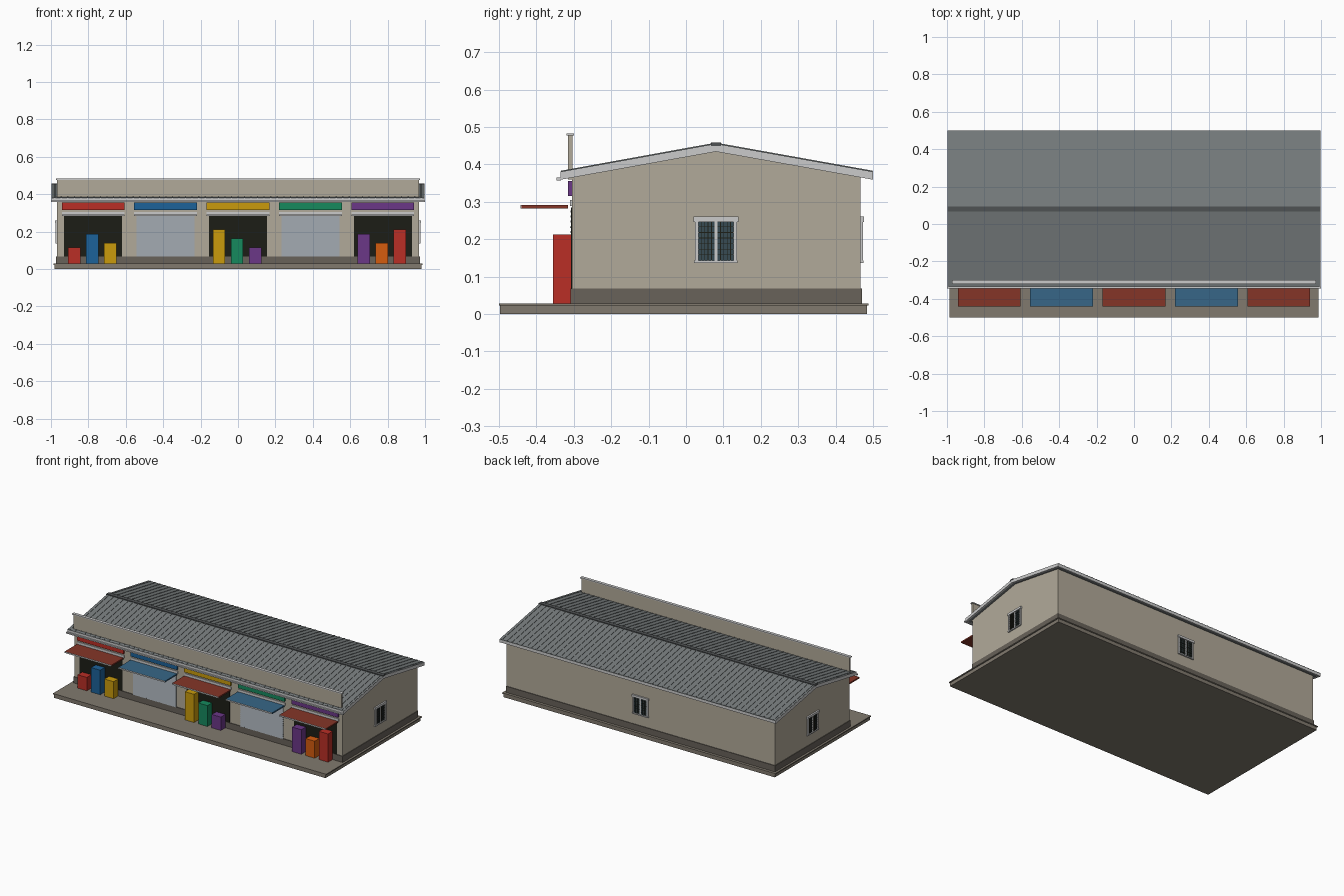
import bpy, bmesh

if "Cube" in bpy.data.objects:
    bpy.data.objects.remove(bpy.data.objects["Cube"])

def material(name, rgb):
    m = bpy.data.materials.new(name)
    m.diffuse_color = [(c / 255) ** 2.2 for c in rgb] + [1]
    m.use_nodes = True
    m.node_tree.nodes["Principled BSDF"].inputs["Base Color"].default_value = m.diffuse_color
    return m

MAT = {n: material(n, c) for n, c in {
    'wall': (176, 168, 152), 'plinth': (104, 98, 90), 'slab': (128, 121, 110),
    'trim': (196, 196, 192), 'roof': (118, 123, 124), 'ridge': (80, 83, 84),
    'shutter': (150, 157, 164), 'dark': (34, 35, 28), 'glass': (58, 76, 84),
    'red': (184, 50, 42), 'blue': (34, 98, 152), 'yellow': (200, 154, 20),
    'green': (28, 136, 94), 'purple': (106, 58, 134), 'orange': (212, 92, 22),
    'awning_red': (132, 56, 44), 'awning_blue': (58, 102, 134)}.items()}

def finish(bm, name, mat):
    bmesh.ops.recalc_face_normals(bm, faces=bm.faces)
    me = bpy.data.meshes.new(name)
    bm.to_mesh(me)
    bm.free()
    me.materials.append(MAT[mat])
    ob = bpy.data.objects.new(name, me)
    bpy.context.collection.objects.link(ob)
    return ob

def extrude(name, profile, spans, mat):
    """Extrude a (y, z) profile along every x span."""
    bm = bmesh.new()
    for x0, x1 in spans:
        a = [bm.verts.new((x0, y, z)) for y, z in profile]
        b = [bm.verts.new((x1, y, z)) for y, z in profile]
        bm.faces.new(a)
        bm.faces.new(b[::-1])
        for i in range(len(a)):
            j = (i + 1) % len(a)
            bm.faces.new((a[i], a[j], b[j], b[i]))
    return finish(bm, name, mat)

def boxes(name, items, mat, place=lambda x, y, z: (x, y, z)):
    """Boxes given as x0, x1, y0, y1, z0, z1, optionally remapped."""
    bm = bmesh.new()
    for x0, x1, y0, y1, z0, z1 in items:
        for v in bmesh.ops.create_cube(bm, size=1)['verts']:
            c = v.co + v.co
            v.co = place(x1 if c.x > 0 else x0, y1 if c.y > 0 else y0, z1 if c.z > 0 else z0)
    return finish(bm, name, mat)

# Ground slab with lip, walls and plinth
boxes('base_slab', [(-.98, .98, -.497, .484, 0, .022)], 'slab')
boxes('slab_lip', [(-.986, .986, -.5, .488, .022, .028)], 'slab')
extrude('walls', [(-.305, .028), (.466, .028), (.466, .368), (.08, .436), (-.305, .367)],
        [(-.968, .968)], 'wall')
boxes('plinth', [(-.972, .972, -.309, .47, .028, .068)], 'plinth')

# Roof: sheets, ribs, pale verge and eave boards, ridge cap, gutter
RF, RR, RB = (-.335, .38), (.08, .455), (.5, .38)
def roof_band(lo, hi, inset=0):
    return [(RF[0] + inset, RF[1] + hi), (RR[0], RR[1] + hi), (RB[0] - inset, RB[1] + hi),
            (RB[0] - inset, RB[1] + lo), (RR[0], RR[1] + lo), (RF[0] + inset, RF[1] + lo)]
extrude('roof_sheets', roof_band(-.018, 0, .004), [(-.988, .988)], 'roof')
extrude('roof_edge_sheets', roof_band(-.004, .0005), [(-.996, .996)], 'roof')
ribs = [-.98 + 1.96 * i / 56 for i in range(57)]
extrude('roof_ribs', roof_band(-.001, .003, .001), [(x - .003, x + .003) for x in ribs], 'roof')
extrude('verge_boards', roof_band(-.021, -.001), [(-.997, -.986), (.986, .997)], 'trim')
boxes('eave_boards', [(-.99, .99, -.336, -.329, .36, .379), (-.99, .99, .494, .5, .36, .379)], 'trim')
boxes('ridge_cap', [(-.998, .998, .067, .093, .449, .458)], 'ridge')
boxes('front_gutter', [(-1, 1, -.346, -.334, .357, .365)], 'trim')

# Front parapet
boxes('parapet', [(-.968, .968, -.315, -.304, .36, .477)], 'wall')
boxes('parapet_cap', [(-.974, .974, -.32, -.3, .477, .483)], 'trim')

# Shop bays: sign, lintel, awning, and shutter or open front with goods
signs = ['red', 'blue', 'yellow', 'green', 'purple']
goods = {0: [('red', .115), ('blue', .188), ('yellow', .139)],
         2: [('yellow', .212), ('green', .164), ('purple', .115)],
         4: [('purple', .188), ('orange', .139), ('red', .212)]}
for i, sign in enumerate(signs):
    c = (i - 2) * .387
    n = i + 1
    boxes(f'sign_board_{n}', [(c - .168, c + .168, -.315, -.303, .315, .355)], sign)
    boxes(f'lintel_{n}', [(c - .168, c + .168, -.31, -.303, .288, .304)], 'trim')
    boxes(f'awning_{n}', [(c - .168, c + .168, -.44, -.315, .282, .291)],
          'awning_blue' if i % 2 else 'awning_red')
    boxes(f'awning_trim_{n}', [(c - .168, c + .168, -.442, -.44, .282, .291)], 'trim')
    if i in goods:
        boxes(f'open_front_{n}', [(c - .155, c + .155, -.307, -.3, .066, .285)], 'dark')
        for k, (col, h) in enumerate(goods[i]):
            x = c - .005 + (k - 1) * .0965
            boxes(f'goods_{n}_{k + 1}', [(x - .033, x + .033, -.355, -.308, .028, h)], col)
    else:
        step = .219 / 16
        slat = []
        for k in range(16):
            z = .066 + k * step
            slat += [(-.3, z), (-.309, z), (-.306, z + step * .85)]
            extrude(f'shutter_slat_{n}_{k + 1}',
                    [(-.3, z), (-.3095, z), (-.306, z + step), (-.3, z + step)],
                    [(c - .155, c + .155)], 'shutter')

# Barred windows: u across the wall, d outwards, z up
def window(name, place):
    boxes(name + '_glass', [(-.05, .05, -.002, .002, .14, .248)], 'glass', place)
    boxes(name + '_frame', [(-.056, -.047, 0, .007, .139, .25), (.047, .056, 0, .007, .139, .25),
                            (-.004, .004, 0, .006, .142, .246), (-.058, .058, 0, .009, .136, .143),
                            (-.06, .06, 0, .01, .246, .26)], 'trim', place)
    bars = [(s * u - .001, s * u + .001, .002, .005, .143, .246)
            for s in (-1, 1) for u in (.012, .021, .03, .039)]
    bars += [(-.047, .047, .002, .004, z - .001, z + .001)
             for z in (.158, .173, .188, .203, .218, .233)]
    boxes(name + '_bars', bars, 'dark', place)

window('right_window', lambda u, d, z: (.968 + d, .08 + u, z))
window('left_window', lambda u, d, z: (-.968 - d, .08 + u, z))
window('back_window', lambda u, d, z: (u, .466 + d, z))
